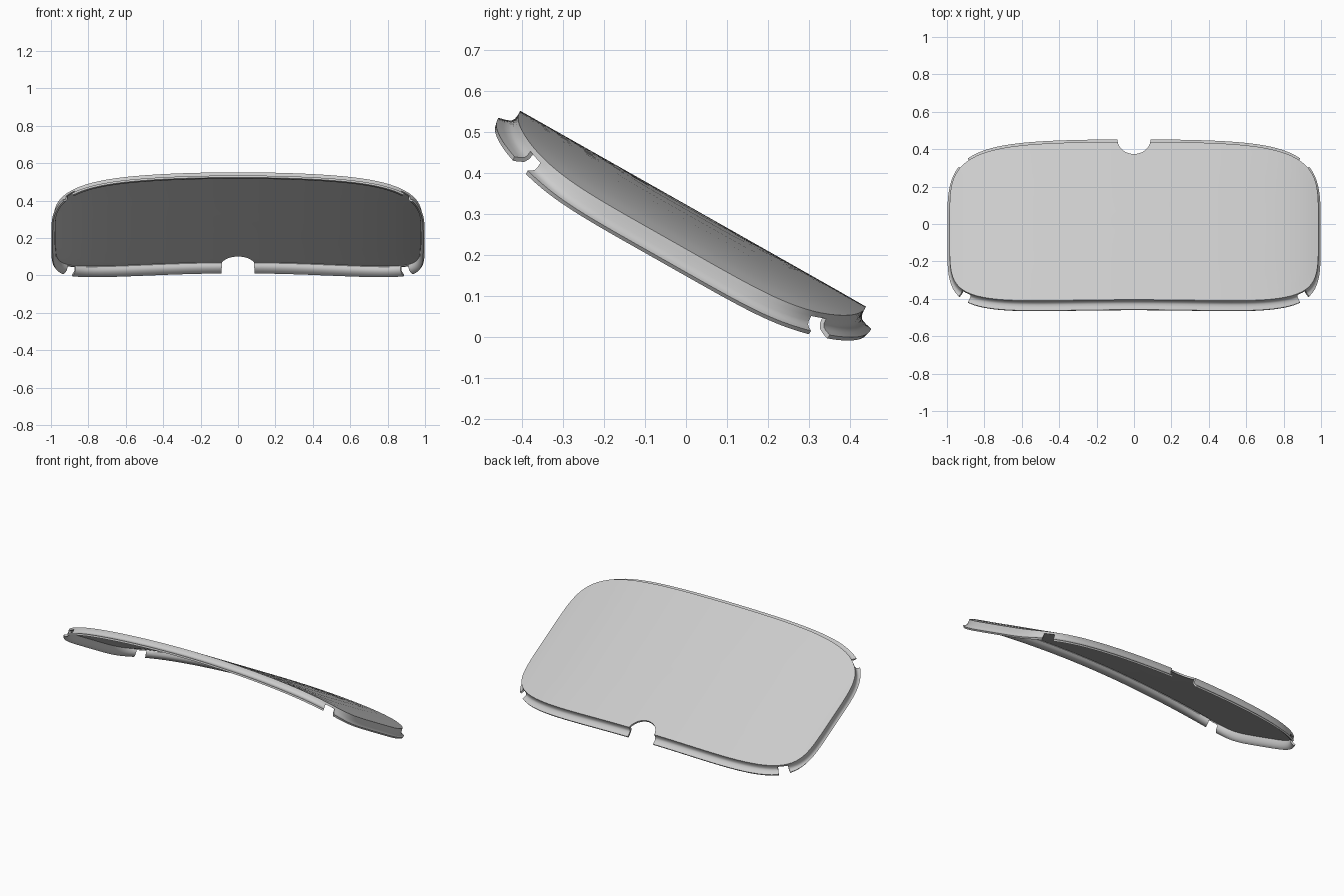
import bpy, bmesh, math
from mathutils import Matrix

if "Cube" in bpy.data.objects:
    bpy.data.objects.remove(bpy.data.objects["Cube"], do_unlink=True)

HALF_X, HALF_Y, POWER = 0.986, 0.485, 5
SEGMENTS, THICKNESS = 180, 0.011
PLACE = Matrix.Translation((0, 0.0175, 0.3125)) @ Matrix.Rotation(math.radians(-29.5), 4, 'X')


def crown(x):
    # drop of the bowed panel towards its two short sides
    return -0.065 * x ** 2 - 0.035 * x ** 8


def outline(angle):
    # rounded rectangle: point and outward normal
    c, s = math.cos(angle), math.sin(angle)
    r = (abs(c) ** POWER + abs(s) ** POWER) ** (-1 / POWER)
    nx = math.copysign(abs(c) ** (POWER - 1), c) / HALF_X
    ny = math.copysign(abs(s) ** (POWER - 1), s) / HALF_Y
    n = math.hypot(nx, ny)
    return r * c * HALF_X, r * s * HALF_Y, nx / n, ny / n


def make_object(name, bm):
    bmesh.ops.recalc_face_normals(bm, faces=bm.faces)
    mesh = bpy.data.meshes.new(name)
    bm.to_mesh(mesh)
    bm.free()
    obj = bpy.data.objects.new(name, mesh)
    bpy.context.collection.objects.link(obj)
    obj.matrix_world = PLACE
    return obj


# Bowed panel: concentric rings out to the rim
bm = bmesh.new()
angles = [2 * math.pi * i / SEGMENTS for i in range(SEGMENTS)]
border = [outline(a) for a in angles]
center = bm.verts.new((0, 0, 0))
rings = []
for f in (0.12, 0.25, 0.4, 0.55, 0.7, 0.82, 0.91, 0.96, 1):
    rings.append([bm.verts.new((x * f, y * f, crown(x * f))) for x, y, _, _ in border])
panel_rings = len(rings)

# Coved skirt: drops from the rim, then flares into a lip, wider on the long sides
for flare, drop in ((0, 0.012), (0.05, 0.024), (0.2, 0.032), (0.55, 0.037), (1, 0.041)):
    ring = []
    for x, y, nx, ny in border:
        out = flare * (0.012 + 0.026 * ny ** 2)
        z = crown(x) - drop * (1 + 0.2 * nx ** 2)
        ring.append(bm.verts.new((x + nx * out, y + ny * out, z)))
    rings.append(ring)

for i in range(SEGMENTS):
    j = (i + 1) % SEGMENTS
    bm.faces.new((center, rings[0][i], rings[0][j]))
    middle = math.degrees(angles[i]) + 180 / SEGMENTS
    folded = min(middle % 180, 180 - middle % 180)
    for k in range(len(rings) - 1):
        # corner gaps split the skirt into four flanges
        if k > panel_rings - 1 and 39 < folded < 44.5:
            continue
        a, b = rings[k], rings[k + 1]
        bm.faces.new((a[i], b[i], b[j], a[j]))
cover = make_object("cover_shell", bm)

solid = cover.modifiers.new("thickness", 'SOLIDIFY')
solid.thickness = THICKNESS
solid.offset = -1

# Round-ended slot through the back edge
bm = bmesh.new()
profile = [(0.088 * math.cos(t), 0.498 + 0.088 * math.sin(t))
           for t in (math.pi + math.pi * i / 24 for i in range(25))]
profile += [(0.088, 0.7), (-0.088, 0.7)]
base = bm.faces.new([bm.verts.new((x, y, -0.2)) for x, y in profile])
extruded = bmesh.ops.extrude_face_region(bm, geom=[base])["geom"]
bmesh.ops.translate(bm, vec=(0, 0, 0.4),
                    verts=[v for v in extruded if isinstance(v, bmesh.types.BMVert)])
cutter = make_object("slot_cutter", bm)
cutter.hide_render = True

cut = cover.modifiers.new("slot", 'BOOLEAN')
cut.object = cutter
cut.operation = 'DIFFERENCE'
cut.solver = 'EXACT'

bpy.context.view_layer.update()
bpy.ops.object.select_all(action='DESELECT')
cover.select_set(True)
bpy.context.view_layer.objects.active = cover
for name in ("thickness", "slot"):
    bpy.ops.object.modifier_apply(modifier=name)
bpy.data.objects.remove(cutter, do_unlink=True)

# Plain grey finish
grey = bpy.data.materials.new("light_grey")
grey.use_nodes = True
colour = (0.6, 0.6, 0.6, 1)
grey.diffuse_color = colour
grey.node_tree.nodes["Principled BSDF"].inputs["Base Color"].default_value = colour
cover.data.materials.clear()
cover.data.materials.append(grey)
bpy.ops.object.shade_smooth_by_angle(angle=math.radians(35))
